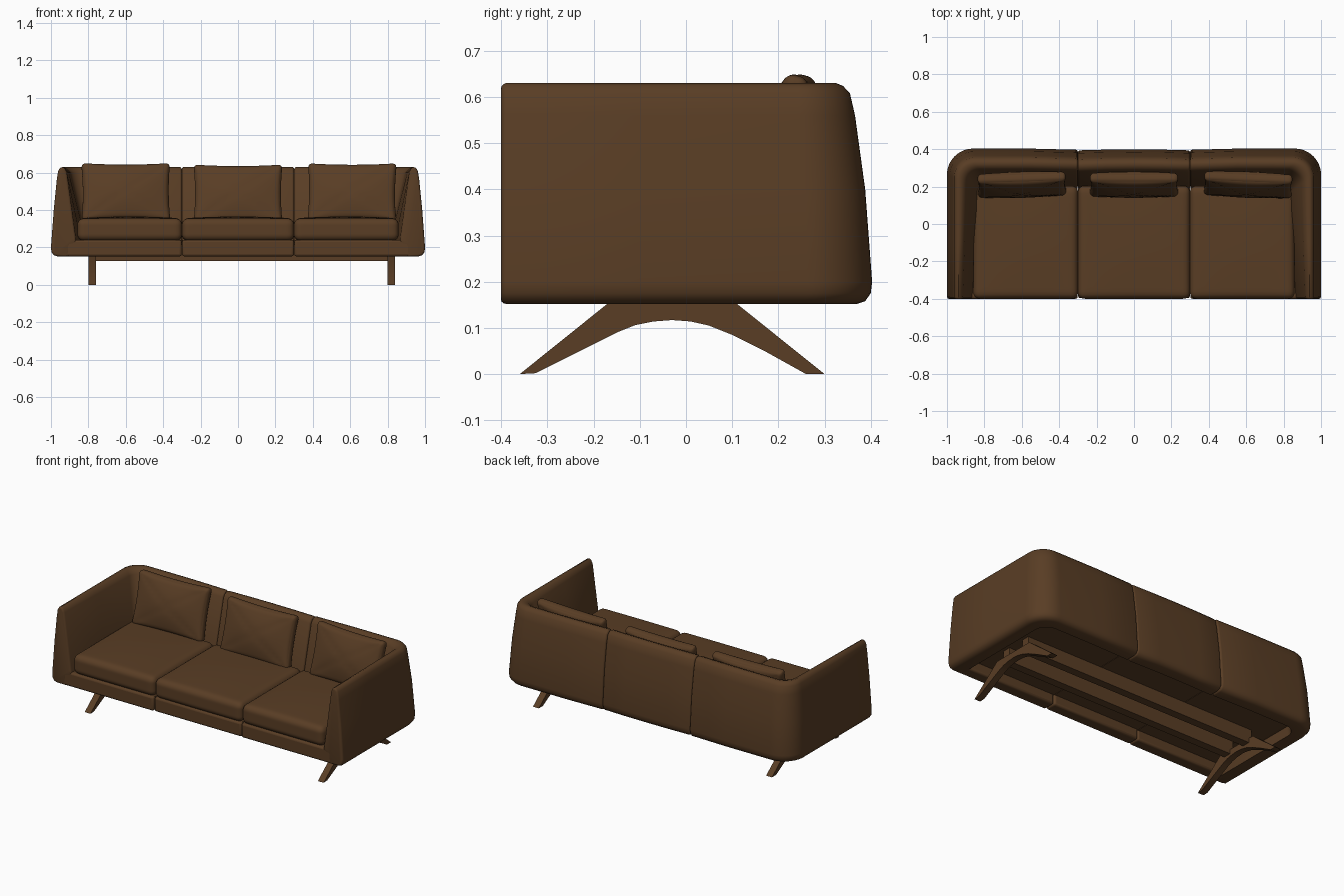
import bpy, bmesh, math
from mathutils import Vector

if "Cube" in bpy.data.objects:
    bpy.data.objects.remove(bpy.data.objects["Cube"])

leather = bpy.data.materials.new("brown leather")
leather.diffuse_color = (0.1, 0.047, 0.018, 1)
leather.use_nodes = True
leather.node_tree.nodes["Principled BSDF"].inputs["Base Color"].default_value = leather.diffuse_color


def finish(name, bm, bevel=0.0, segs=3):
    """Turn a bmesh into a smooth, softly bevelled object."""
    bmesh.ops.recalc_face_normals(bm, faces=bm.faces)
    me = bpy.data.meshes.new(name)
    bm.to_mesh(me)
    bm.free()
    me.materials.append(leather)
    ob = bpy.data.objects.new(name, me)
    bpy.context.collection.objects.link(ob)
    if bevel:
        m = ob.modifiers.new("bevel", 'BEVEL')
        m.width, m.segments = bevel, segs
        m.limit_method, m.angle_limit = 'ANGLE', math.radians(60)
    bpy.ops.object.select_all(action='DESELECT')
    ob.select_set(True)
    bpy.context.view_layer.objects.active = ob
    bpy.ops.object.shade_smooth_by_angle(angle=math.radians(50))
    return ob


def box_bm(x0, x1, y0, y1, z0, z1):
    bm = bmesh.new()
    bmesh.ops.create_cube(bm, size=1)
    for v in bm.verts:
        v.co = ((x0 + x1) / 2 + v.co.x * (x1 - x0),
                (y0 + y1) / 2 + v.co.y * (y1 - y0),
                (z0 + z1) / 2 + v.co.z * (z1 - z0))
    return bm


# Wall section: arm half width, back depth, corner radius, height, thickening to the rear
SECTION = [(.965, .37, .11, .152, 0), (.985, .388, .13, .158, 0), (.997, .40, .135, .175, 0),
           (1.0, .403, .14, .20, 0), (.985, .388, .13, .40, 0), (.969, .366, .12, .56, 0),
           (.962, .355, .11, .608, 0), (.952, .34, .10, .624, 0), (.938, .325, .09, .630, 0),
           (.925, .302, .08, .622, .01), (.915, .287, .075, .60, .02),
           (.867, .20, .05, .25, .05), (.865, .20, .05, .22, .05),
           (.90, .31, .08, .21, 0), (.905, .315, .08, .152, 0)]


def loft(name, rings):
    """Skin closed wall sections, then round over both open ends."""
    bm = bmesh.new()
    vs = [[bm.verts.new(p) for p in r] for r in rings]
    for i in range(len(vs)):
        a, b = vs[i], vs[(i + 1) % len(vs)]
        for j in range(len(a) - 1):
            bm.faces.new((a[j], a[j + 1], b[j + 1], b[j]))
    caps = [bm.faces.new([r[j] for r in vs]) for j in (0, -1)]
    bmesh.ops.recalc_face_normals(bm, faces=bm.faces)
    for thick, depth in ((.002, .005), (.004, .004), (.005, .0015)):
        bmesh.ops.inset_region(bm, faces=caps, thickness=thick, depth=depth)
    return finish(name, bm)


def corner_ring(s, hx, hy, r, z, grow):
    pts = [(hx, -0.39), (hx - grow * .5, -0.1)]
    for k in range(13):
        a = math.pi / 2 * k / 12
        pts.append((hx - grow - r + r * math.cos(a), hy - r + r * math.sin(a)))
    pts += [(0.55, hy), (0.311, hy - 0.006)]
    return [(s * x, y, z) for x, y in pts]


# Corner walls (arm and back in one piece) and the middle back
for s, side in ((1, "right"), (-1, "left")):
    loft(side + "_arm_and_back", [corner_ring(s, *p) for p in SECTION])
loft("middle_back", [[(x, p[1] - 0.004 - 0.06 * x * x, p[3]) for x in (-.289, -.15, 0, .15, .289)]
                     for p in SECTION])

# Seat decks with a front lip, open underneath
for name, x0, x1, y0 in (("right", 0.301, 0.95, -0.4), ("left", -0.95, -0.301, -0.4),
                         ("middle", -0.299, 0.299, -0.396)):
    finish(name + "_deck", box_bm(x0, x1, y0 + 0.02, 0.3, 0.212, 0.24))
    finish(name + "_front_lip", box_bm(x0, x1, y0, y0 + 0.075, 0.152, 0.24), 0.012)


def cushion(name, loc, size, crown, radius, rot=(0, 0, 0), crease=0, pinch=0):
    """Rounded box, crowned on both faces, with optional diagonal creases."""
    bm = bmesh.new()
    bmesh.ops.create_cube(bm, size=2)
    bmesh.ops.subdivide_edges(bm, edges=bm.edges[:], cuts=23, use_grid_fill=True)
    half = [d / 2 for d in size]
    for v in bm.verts:
        u, w, t = [math.sin(math.pi / 2 * c) for c in v.co]
        p = Vector((u * half[0], w * half[1], t * half[2]))
        core = Vector([max(radius - h, min(h - radius, c)) for c, h in zip(p, half)])
        if (p - core).length > 1e-6:
            p = core + (p - core).normalized() * radius
        dz = crown * (1 - u * u) * (1 - w * w)
        if abs(abs(u) - abs(w)) < 0.01 and abs(u) < 0.9:
            dz -= crease
        p.x -= u * pinch * (1 - w * w)
        p.y -= w * pinch * (1 - u * u)
        p.z += t * dz
        v.co = p
    ob = finish(name, bm)
    ob.location, ob.rotation_euler = loc, rot


# Seat cushions
cushion("right_seat", (0.579, -0.098, 0.295), (0.56, 0.604, 0.12), 0.01, 0.035)
cushion("left_seat", (-0.579, -0.098, 0.295), (0.56, 0.604, 0.12), 0.01, 0.035)
cushion("middle_seat", (0, -0.098, 0.295), (0.6, 0.604, 0.12), 0.01, 0.035)

# Loose back pillows, leaning back
lean = math.radians(75)
for name, x, z, turn in (("left_pillow", -0.60, 0.494, 0.03),
                         ("middle_pillow", 0, 0.486, 0),
                         ("right_pillow", 0.61, 0.493, -0.04)):
    cushion(name, (x, 0.21, z), (0.475, 0.32, 0.056), 0.032, 0.024,
            (lean, 0, turn), 0.004, 0.008)

# Arched legs: side profile (y, z) extruded along x
PROFILE = [(-.36, 0), (-.325, .002), (-.22, .055), (-.15, .09), (-.11, .106), (-.07, .114),
           (-.03, .117), (.01, .114), (.05, .105), (.10, .085), (.17, .05), (.26, 0),
           (.30, 0), (.108, .154), (-.168, .154)]
for name, x in (("left_leg", -0.80), ("right_leg", 0.80)):
    bm = bmesh.new()
    f = bm.faces.new([bm.verts.new((x, y, z)) for y, z in PROFILE])
    ex = bmesh.ops.extrude_face_region(bm, geom=[f])["geom"]
    bmesh.ops.translate(bm, vec=(0.04, 0, 0),
                        verts=[g for g in ex if isinstance(g, bmesh.types.BMVert)])
    finish(name, bm)

# Rails joining the legs
for name, y in (("front_rail", -0.11), ("rear_rail", 0.05)):
    finish(name, box_bm(-0.78, 0.82, y - 0.025, y + 0.025, 0.127, 0.215))
